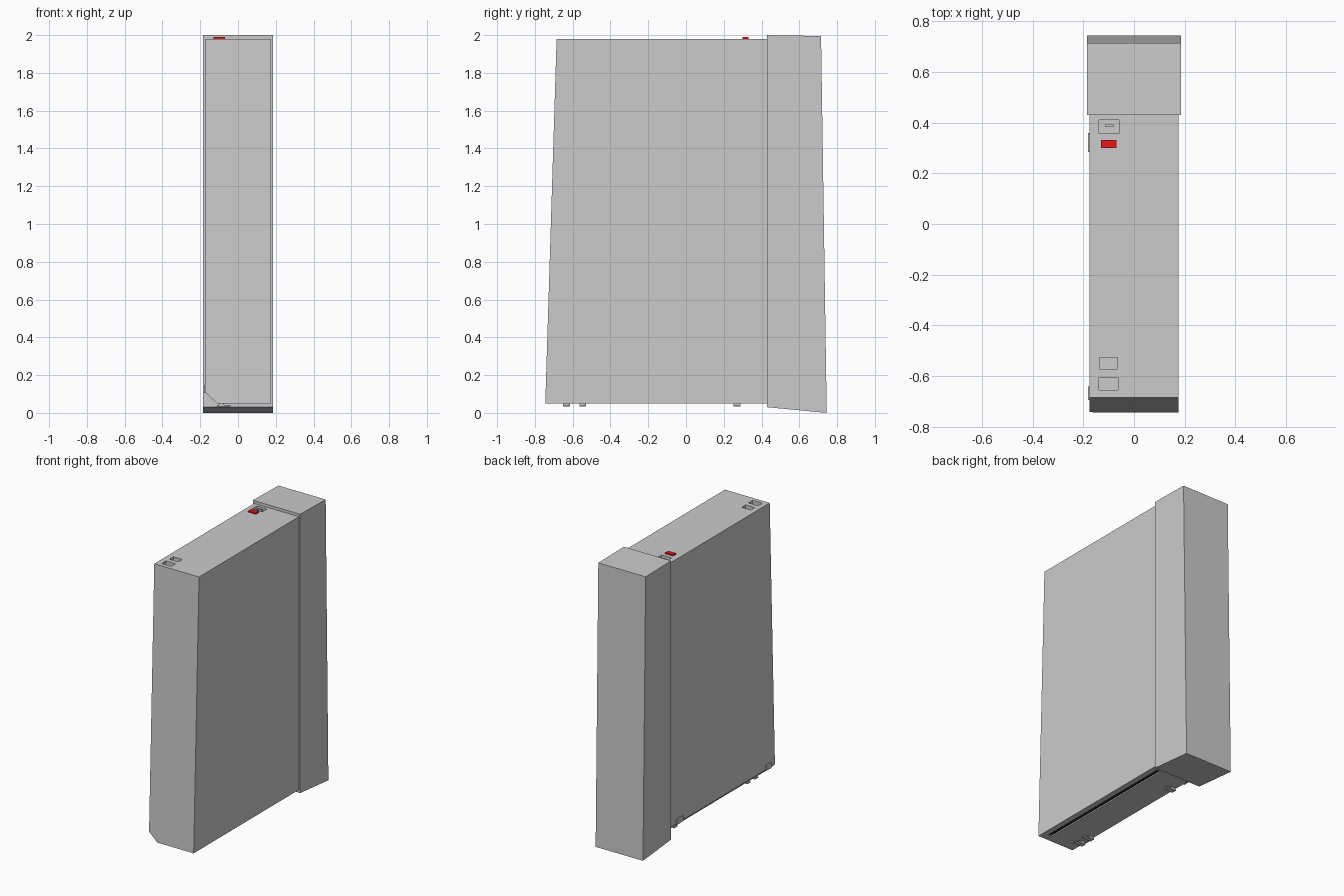
import bpy, bmesh

if "Cube" in bpy.data.objects:
    bpy.data.objects.remove(bpy.data.objects["Cube"])


def mesh_object(name, rings):
    """Closed solid lofted between two matching rings of points."""
    bm = bmesh.new()
    a, b = [[bm.verts.new(p) for p in r] for r in rings]
    bm.faces.new(a)
    bm.faces.new(b)
    n = len(a)
    for i in range(n):
        bm.faces.new((a[i], a[(i + 1) % n], b[(i + 1) % n], b[i]))
    bmesh.ops.recalc_face_normals(bm, faces=bm.faces)
    me = bpy.data.meshes.new(name)
    bm.to_mesh(me)
    bm.free()
    ob = bpy.data.objects.new(name, me)
    bpy.context.collection.objects.link(ob)
    return ob


def box(name, x, y, z, mat=None):
    ob = mesh_object(name, [[(x[0], y[0], h), (x[1], y[0], h), (x[1], y[1], h), (x[0], y[1], h)] for h in z])
    if mat:
        ob.data.materials.append(mat)
    return ob


def material(name, rgb):
    m = bpy.data.materials.new(name)
    m.diffuse_color = (*rgb, 1)
    m.use_nodes = True
    m.node_tree.nodes["Principled BSDF"].inputs["Base Color"].default_value = m.diffuse_color
    return m


red = material("red", (0.75, 0.01, 0.01))
black = material("black", (0.02, 0.02, 0.02))

# Main casing: chamfered lower left edge, leaning front face
section = [(-0.175, 0.11), (-0.11, 0.05), (0.175, 0.05), (0.175, 1.98), (-0.175, 1.98)]
front = [(x, -0.745 + 0.06 * (z - 0.05) / 1.93, z) for x, z in section]
back = [(x, 0.44, z) for x, z in section]
casing = mesh_object("casing", [front, back])

# Rear cap, slightly larger than the casing
side = [(0.43, 0.03), (0.745, 0.0), (0.715, 1.995), (0.43, 2.0)]
mesh_object("rear_cap", [[(x, y, z) for y, z in side] for x in (-0.185, 0.185)])

# Recesses in the top and the connector slot underneath
cutters = [
    box("front_socket_cutter", (-0.138, -0.063), (-0.655, -0.607), (1.95, 2.02)),
    box("second_socket_cutter", (-0.136, -0.066), (-0.572, -0.528), (1.95, 2.02)),
    box("rear_socket_cutter", (-0.138, -0.060), (0.358, 0.410), (1.95, 2.02)),
    box("connector_cutter", (0.105, 0.135), (-0.70, 0.39), (0.02, 0.07)),
]
for c in cutters:
    m = casing.modifiers.new(c.name, 'BOOLEAN')
    m.operation = 'DIFFERENCE'
    m.solver = 'EXACT'
    m.object = c
    c.hide_render = True
    c.hide_set(True)

# Connector strip, socket post and release button
box("connector_strip", (0.106, 0.134), (-0.699, 0.389), (0.058, 0.075), black)
box("socket_post", (-0.115, -0.08), (0.383, 0.393), (1.945, 1.975))
box("release_button", (-0.13, -0.07), (0.30, 0.332), (1.97, 1.99), red)

# Hooks under the casing: stem plus wider foot
for i, y in enumerate((-0.632, -0.547, 0.27)):
    box(f"hook_stem_{i}", (-0.10, -0.075), (y - 0.018, y + 0.018), (0.040, 0.06))
    box(f"hook_foot_{i}", (-0.11, -0.04), (y - 0.018, y + 0.018), (0.035, 0.043))

# Small clips on the lower left side
for i, (y0, y1) in enumerate(((-0.695, -0.642), (0.285, 0.36))):
    box(f"side_clip_{i}", (-0.181, -0.15), (y0, y1), (0.105, 0.145))
